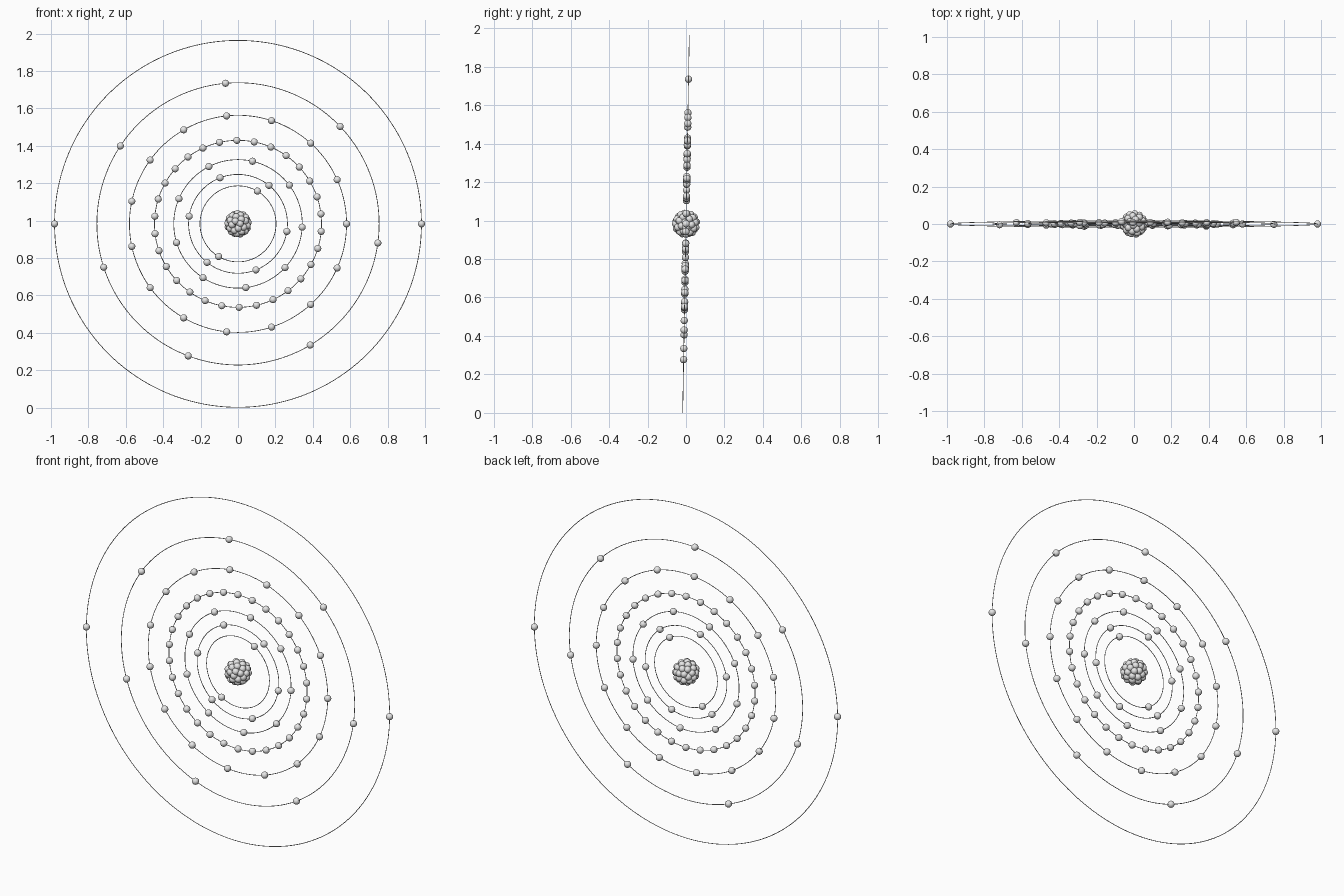
import bpy
from math import radians, cos, sin, sqrt, pi
from mathutils import Matrix, Vector

cube = bpy.data.objects.get("Cube")
if cube:
    bpy.data.objects.remove(cube, do_unlink=True)


def make_material(name, rgb):
    mat = bpy.data.materials.new(name)
    mat.use_nodes = True
    mat.diffuse_color = (*rgb, 1)
    mat.node_tree.nodes["Principled BSDF"].inputs["Base Color"].default_value = (*rgb, 1)
    return mat


grey = make_material("light grey", (0.8, 0.8, 0.8))

BALL = 0.019        # radius of every small ball
WIRE = 0.002        # radius of the orbit wire
OUTER = 0.981       # radius of the outermost orbit
STEP = 1.3          # each orbit is this much wider than the last
TILT = radians(89)  # orbits stand up, leaning back one degree

frame = Matrix.Translation((0, 0, OUTER * sin(TILT) + WIRE)) @ Matrix.Rotation(TILT, 4, "X")

# One smooth ball mesh, shared by every particle
bpy.ops.mesh.primitive_uv_sphere_add(segments=20, ring_count=12, radius=BALL)
first = bpy.context.object
bpy.ops.object.shade_smooth()
ball_mesh = first.data
ball_mesh.name = "ball"
ball_mesh.materials.append(grey)
bpy.data.objects.remove(first, do_unlink=True)


def add_ball(name, position):
    ob = bpy.data.objects.new(name, ball_mesh)
    bpy.context.collection.objects.link(ob)
    ob.matrix_world = frame @ Matrix.Translation(position)


def add_shell(name, count, radius):
    """Spread balls evenly over a sphere along a golden spiral."""
    golden = pi * (3 - sqrt(5))
    for i in range(count):
        h = 1 - (2 * i + 1) / count
        r = sqrt(1 - h * h)
        add_ball(name, Vector((r * cos(golden * i), r * sin(golden * i), h)) * radius)


# Nucleus: packed outer and inner layers of balls
add_shell("nucleus_outer_ball", 46, 0.055)
add_shell("nucleus_inner_ball", 12, 0.03)

# Orbits from the inside out: (number of electrons, angle of the first)
orbits = [(2, 59.4), (6, 51.2), (9, -3), (30, 6.8), (15, 0), (7, -7.8), (2, 0)]
for n, (count, start) in enumerate(orbits):
    radius = OUTER / STEP ** (len(orbits) - 1 - n)
    bpy.ops.mesh.primitive_torus_add(major_radius=radius, minor_radius=WIRE,
                                     major_segments=160, minor_segments=6)
    ring = bpy.context.object
    ring.name = f"orbit_ring_{n + 1}"
    ring.data.materials.append(grey)
    bpy.ops.object.shade_smooth()
    ring.matrix_world = frame
    for k in range(count):
        a = radians(start + 360 * k / count)
        add_ball(f"electron_{n + 1}", (radius * cos(a), radius * sin(a), 0))
